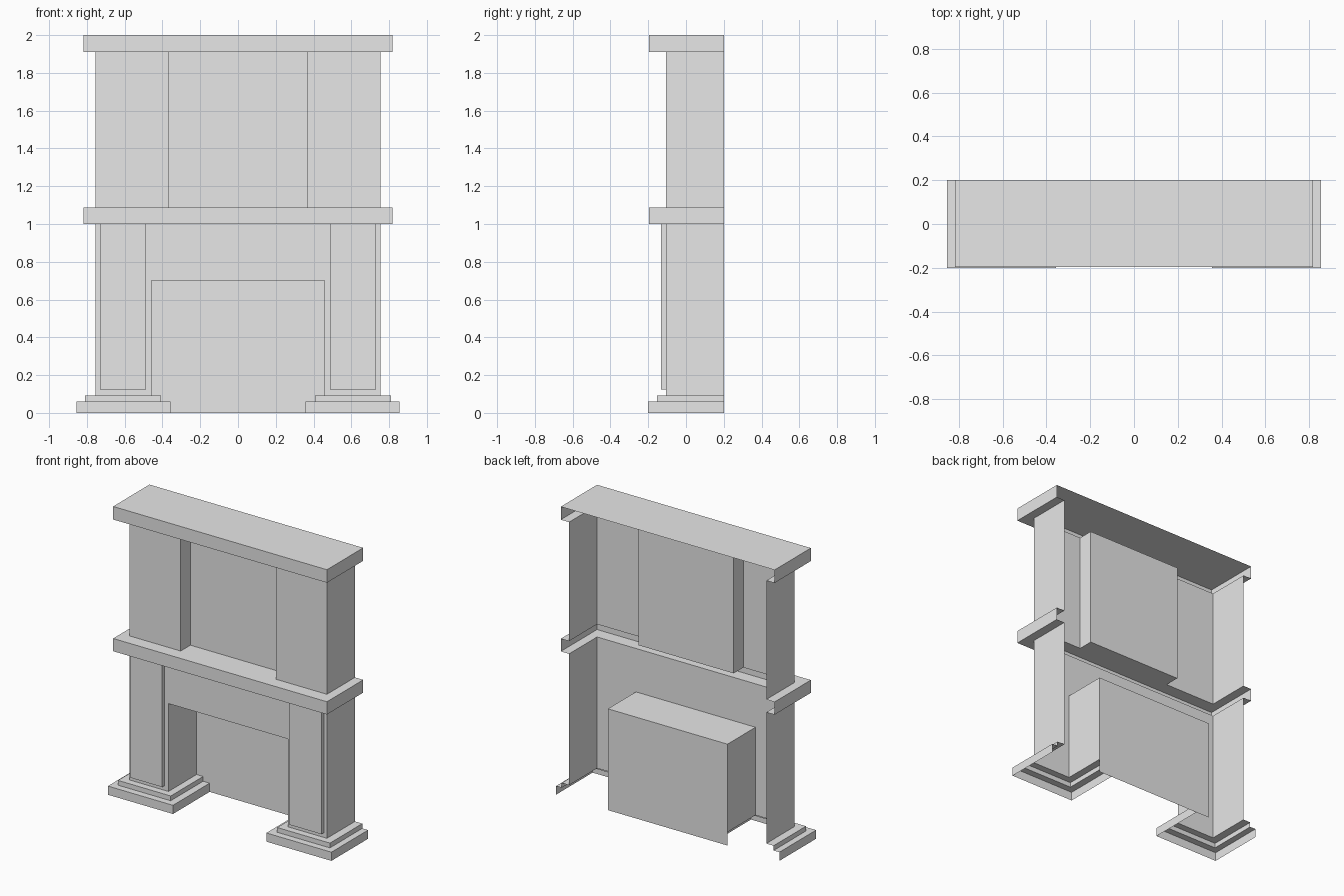
import bpy
import bmesh

cube = bpy.data.objects.get("Cube")
if cube:
    bpy.data.objects.remove(cube, do_unlink=True)

GREY = (0.8, 0.8, 0.8, 1.0)
plaster = bpy.data.materials.new("plain_grey")
plaster.use_nodes = True
plaster.diffuse_color = GREY
plaster.node_tree.nodes["Principled BSDF"].inputs["Base Color"].default_value = GREY

BACK = 0.2      # open rear plane
FRONT = -0.106  # main front plane


def u_path(half_or_x0, x1, front, back=BACK):
    """Plan outline running from the back, round the front, to the back again."""
    x0, x1 = sorted((half_or_x0, x1))
    return [(x0, back), (x0, front), (x1, front), (x1, back)]


def walls(path, z0, z1):
    """Upright faces along a plan path."""
    return [[(*a, z0), (*b, z0), (*b, z1), (*a, z1)] for a, b in zip(path, path[1:])]


def slab(outline, z, up=True):
    """One flat face from a plan outline."""
    face = [(x, y, z) for x, y in outline]
    return [face if up else face[::-1]]


def ledge(outer, inner, z, up=True):
    """Flat border between two plan outlines."""
    return slab(outer + inner[::-1], z, up)


def build(name, faces):
    bm = bmesh.new()
    for face in faces:
        bm.faces.new([bm.verts.new(p) for p in face])
    bmesh.ops.remove_doubles(bm, verts=bm.verts, dist=0.0001)
    mesh = bpy.data.meshes.new(name)
    bm.to_mesh(mesh)
    bm.free()
    mesh.materials.append(plaster)
    obj = bpy.data.objects.new(name, mesh)
    bpy.context.collection.objects.link(obj)
    return obj


# Shared plan outlines and heights
BODY, OPEN, RECESS = 0.754, 0.457, 0.364
BASE_TOP, STEP_TOP = 0.06, 0.093
SHELF_LOW, SHELF_TOP = 1.0, 1.088
CORNICE_LOW, TOP = 1.91, 2.0
OPEN_TOP = 0.7
lower_plan = u_path(-BODY, BODY, FRONT)
shelf_plan = u_path(-0.817, 0.817, -0.196)
upper_plan = [(-BODY, BACK), (-BODY, FRONT), (-RECESS, FRONT), (-RECESS, 0.0),
              (RECESS, 0.0), (RECESS, FRONT), (BODY, FRONT), (BODY, BACK)]

# Stepped plinths and raised pilasters, one on each side
for side, s in (("left", 1), ("right", -1)):
    base = u_path(s * 0.357, s * 0.854, -0.2)
    step = u_path(s * 0.407, s * 0.81, -0.153)
    leg = u_path(s * OPEN, s * BODY, FRONT)
    build(side + "_plinth",
          walls(base, 0, BASE_TOP) + ledge(base, step, BASE_TOP)
          + walls(step, BASE_TOP, STEP_TOP) + ledge(step, leg, STEP_TOP))
    panel = u_path(s * 0.487, s * 0.73, -0.132, FRONT)
    build(side + "_pilaster",
          walls(panel, 0.125, SHELF_LOW) + slab(panel, 0.125, up=False))

# Lower surround: outer sides and a front with the hearth opening
surround_front = [(-BODY, STEP_TOP), (-OPEN, STEP_TOP), (-OPEN, OPEN_TOP), (OPEN, OPEN_TOP),
                  (OPEN, STEP_TOP), (BODY, STEP_TOP), (BODY, SHELF_LOW), (-BODY, SHELF_LOW)]
build("lower_surround",
      [[(x, FRONT, z) for x, z in surround_front]]
      + walls(lower_plan[:2], STEP_TOP, SHELF_LOW)
      + walls(lower_plan[2:], STEP_TOP, SHELF_LOW))

# Firebox lining, facing inwards
hearth = [(-OPEN, FRONT), (-OPEN, BACK), (OPEN, BACK), (OPEN, FRONT)]
build("firebox",
      walls(hearth[:2], STEP_TOP, OPEN_TOP) + walls(hearth[2:], STEP_TOP, OPEN_TOP)
      + walls(hearth[1:3], 0, OPEN_TOP) + slab(hearth, OPEN_TOP))

# Mantel shelf, hollow and open at the back
build("mantel_shelf",
      walls(shelf_plan, SHELF_LOW, SHELF_TOP)
      + ledge(shelf_plan, lower_plan, SHELF_LOW, up=False)
      + ledge(shelf_plan, upper_plan, SHELF_TOP))

# Chimney breast with its recessed centre panel
build("chimney_breast", walls(upper_plan, SHELF_TOP, CORNICE_LOW))

# Top cornice
build("cornice",
      walls(shelf_plan, CORNICE_LOW, TOP)
      + ledge(shelf_plan, upper_plan, CORNICE_LOW, up=False)
      + slab(shelf_plan, TOP))
